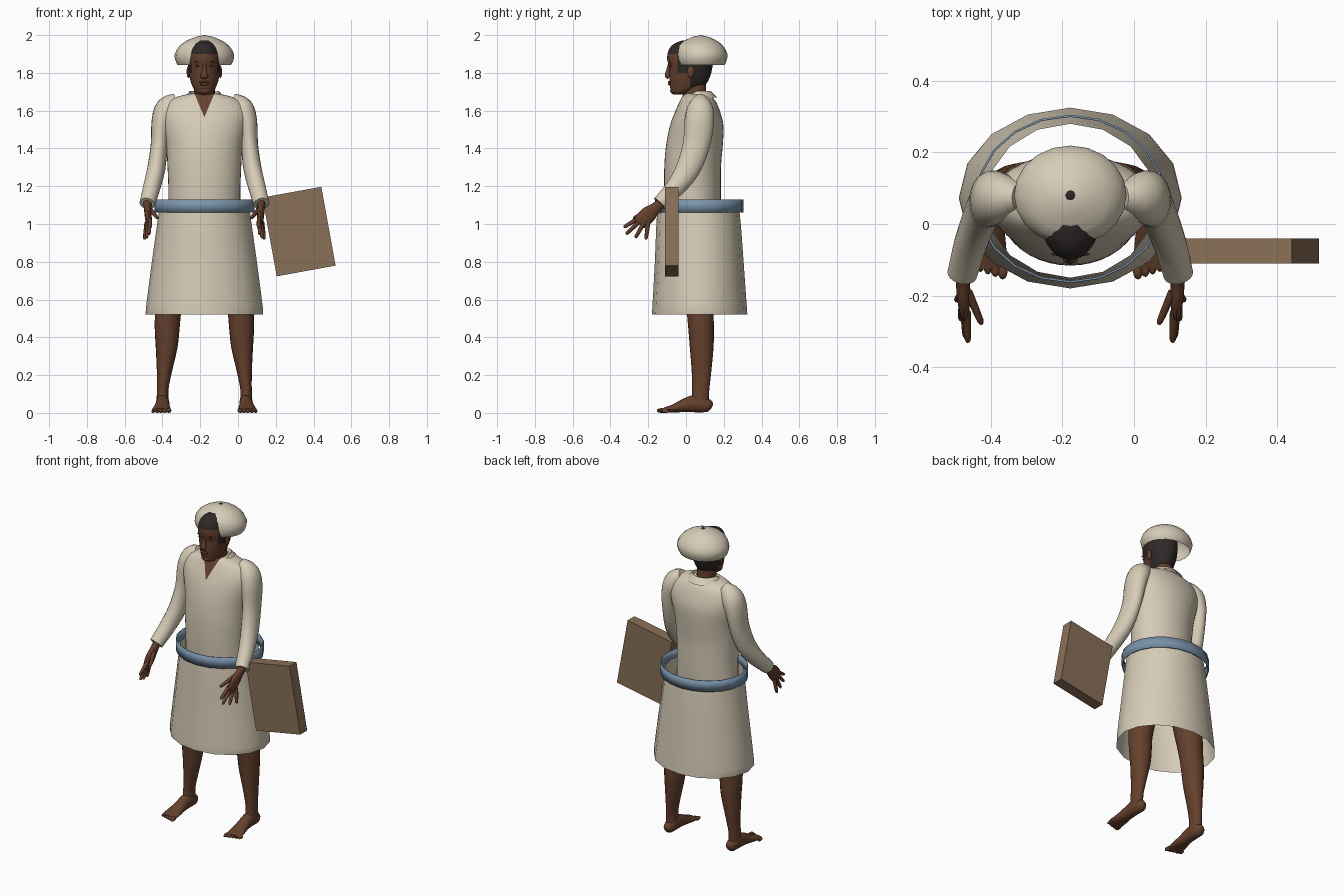
import bpy, bmesh, math
from mathutils import Vector

if "Cube" in bpy.data.objects:
    bpy.data.objects.remove(bpy.data.objects["Cube"])

CX = -0.178  # centre line of the figure


def material(name, rgb):
    m = bpy.data.materials.new(name)
    m.use_nodes = True
    m.diffuse_color = (*rgb, 1)
    m.node_tree.nodes["Principled BSDF"].inputs["Base Color"].default_value = (*rgb, 1)
    return m


CREAM = material("cream cloth", (0.67, 0.60, 0.47))
SKIN = material("brown skin", (0.13, 0.052, 0.026))
HAIR = material("black hair", (0.028, 0.021, 0.021))
BLUE = material("blue belt", (0.19, 0.29, 0.40))
WOOD = material("brown board", (0.25, 0.16, 0.095))


def finish(name, bm, mats, angle=50, flip=True):
    if flip:
        bmesh.ops.recalc_face_normals(bm, faces=bm.faces)
    mesh = bpy.data.meshes.new(name)
    bm.to_mesh(mesh)
    bm.free()
    for m in mats:
        mesh.materials.append(m)
    mesh.shade_smooth()
    mesh.set_sharp_from_angle(angle=math.radians(angle))
    ob = bpy.data.objects.new(name, mesh)
    bpy.context.collection.objects.link(ob)
    return ob


def smooth_path(rows, steps):
    """Catmull-Rom interpolation of rows of numbers."""
    out = []
    for i in range(len(rows) - 1):
        p0, p1 = rows[max(i - 1, 0)], rows[i]
        p2, p3 = rows[i + 1], rows[min(i + 2, len(rows) - 1)]
        for k in range(steps):
            t = k / steps
            out.append([b + 0.5 * t * (c - a + t * (2*a - 5*b + 4*c - d + t * (3*(b - c) + d - a)))
                        for a, b, c, d in zip(p0, p1, p2, p3)])
    return out + [list(rows[-1])]


def loft(rows, n=16, steps=3, flat=False, caps=(True, True)):
    """Elliptical rings along rows of (x, y, z, half width, half depth)."""
    rows = smooth_path(rows, steps)
    pts = [Vector(r[:3]) for r in rows]
    bm = bmesh.new()
    rings = []
    for i, r in enumerate(rows):
        tangent = (pts[min(i + 1, len(pts) - 1)] - pts[max(i - 1, 0)]).normalized()
        if flat:
            tangent = Vector((0, 0, 1))
        side = (Vector((1, 0, 0)) - tangent * tangent.x).normalized()
        other = tangent.cross(side)
        rings.append([bm.verts.new(pts[i] + Vector((CX, 0, 0))
                      + side * r[3] * math.sin(math.tau * k / n)
                      + other * r[4] * math.cos(math.tau * k / n)) for k in range(n)])
    for a, b in zip(rings, rings[1:]):
        for k in range(n):
            bm.faces.new((a[k], a[(k + 1) % n], b[(k + 1) % n], b[k]))
    for ring, cap in ((rings[0], caps[0]), (rings[-1], caps[1])):
        if cap:
            bm.faces.new(ring)
    return bm


def body_loft(rows, **kw):
    """Level rings given as (height, half width, front y, back y)."""
    return loft([(0, (f + b) / 2, z, w, (b - f) / 2) for z, w, f, b in rows], flat=True, **kw)


def cut(bm, point, normal):
    bmesh.ops.bisect_plane(bm, geom=bm.verts[:] + bm.edges[:] + bm.faces[:],
                           plane_co=point, plane_no=normal)


def ball(name, mat, centre, size):
    bm = bmesh.new()
    bmesh.ops.create_uvsphere(bm, u_segments=12, v_segments=8, radius=1)
    for v in bm.verts:
        v.co = Vector([c * s for c, s in zip(v.co, size)]) + Vector(centre) + Vector((CX, 0, 0))
    return finish(name, bm, [mat])


# Shirt body with an open neck
bm = body_loft([(1.0, .195, -.105, .18), (1.15, .19, -.115, .185), (1.3, .195, -.115, .185),
                (1.42, .203, -.105, .195), (1.52, .225, -.085, .198), (1.59, .232, -.06, .182),
                (1.645, .20, -.035, .16), (1.675, .14, -.02, .135), (1.69, .07, -.01, .11)],
               n=40, caps=(False, True))
V_TIP, V_SLOPE = 1.565, 0.42
for s in (-1, 1):
    cut(bm, (CX, 0, V_TIP), (s, 0, -V_SLOPE))
for f in bm.faces:
    c = f.calc_center_median()
    if c.y < 0.03 and abs(c.x - CX) < (c.z - V_TIP) * V_SLOPE:
        f.material_index = 1
finish("shirt_body", bm, [CREAM, SKIN])

# Turned-down collar, open at the front
bm = bmesh.new()
rows = []
for k in range(25):
    a = math.radians(24 + 312 * k / 24)
    lift = (1 - math.cos(a)) / 2
    top = 1.655 + 0.05 * min(1, lift * 1.9)
    drop = 0.035 + 0.015 * (1 - lift)
    rows.append([bm.verts.new((CX + math.sin(a) * r, 0.052 - math.cos(a) * r, z))
                 for r, z in ((0.068, top - .02), (0.078, top), (0.112, top - drop))])
for a, b in zip(rows, rows[1:]):
    for k in range(2):
        bm.faces.new((a[k], b[k], b[k + 1], a[k + 1]))
finish("collar", bm, [CREAM])

# Neck and head, with hair coloured by region
finish("neck", loft([(0, .055, 1.62, .062, .062), (0, .045, 1.70, .055, .062),
                     (0, .04, 1.78, .056, .065)], n=20), [SKIN])
bm = body_loft([(1.685, .028, -.068, -.01), (1.70, .048, -.078, .03), (1.735, .066, -.086, .10),
                (1.78, .079, -.088, .127), (1.83, .085, -.09, .14), (1.875, .085, -.1, .145),
                (1.92, .077, -.092, .135), (1.952, .058, -.066, .11), (1.972, .025, -.02, .06)],
               n=36, steps=4)
for point, normal in (((0, 0, 1.9), (0, 0, 1)), ((0, 0, 1.8), (0, 0, 1)),
                      ((0, -.045, 0), (0, 1, 0)), ((0, .02, 0), (0, 1, 0))):
    cut(bm, point, normal)
for f in bm.faces:
    c = f.calc_center_median()
    if c.z > 1.9 or (c.y > -.045 and c.z > 1.8) or (c.y > .02 and c.z > 1.72):
        f.material_index = 1
finish("head", bm, [SKIN, HAIR])

# Face
finish("nose", loft([(0, -.088, 1.845, .008, .008), (0, -.094, 1.81, .012, .012),
                     (0, -.098, 1.785, .021, .014), (0, -.09, 1.773, .016, .008)], n=12), [SKIN])
ball("upper_lip", SKIN, (0, -.087, 1.751), (.028, .009, .006))
ball("lower_lip", SKIN, (0, -.085, 1.740), (.024, .010, .007))
ball("chin", SKIN, (0, -.066, 1.706), (.034, .018, .018))

# Cap and its small crown button
finish("cap", body_loft([(1.843, .142, -.045, .205), (1.865, .153, -.055, .215),
                         (1.9, .157, -.058, .219), (1.945, .13, -.045, .195),
                         (1.975, .085, 0, .155), (1.992, .04, .04, .115), (1.997, .014, .065, .09)],
                        n=20, steps=2, caps=(False, True)), [CREAM])
ball("crown_button", HAIR, (0, .08, 1.996), (.014, .014, .004))

# Skirt, open at both ends
finish("skirt", body_loft([(.52, .31, -.18, .325), (.56, .309, -.178, .322), (.8, .278, -.165, .305),
                           (1.0, .25, -.157, .29), (1.09, .238, -.15, .28)],
                          n=16, steps=2, caps=(False, False)), [CREAM])

# Loose belt
belt = finish("belt", body_loft([(1.06, .265, -.165, .305), (1.13, .265, -.165, .305)],
                                n=20, steps=1, caps=(False, False)), [BLUE], 10)
mod = belt.modifiers.new("thickness", "SOLIDIFY")
mod.thickness = 0.006

# Fingers: base and tip, the thumb last
FINGERS = {"index": ((.29, -.245, 1.035), (.286, -.33, .982)),
           "middle": ((.295, -.24, 1.02), (.292, -.318, .945)),
           "ring": ((.30, -.222, 1.01), (.305, -.268, .926)),
           "little": ((.305, -.2, 1.01), (.317, -.212, .918)),
           "thumb": ((.285, -.19, 1.075), (.247, -.28, 1.03))}

# Limbs, built once per side
for s, side in ((1, "left"), (-1, "right")):
    def limb(part, rows, mat, **kw):
        finish(f"{side}_{part}", loft([(s * r[0], *r[1:]) for r in rows], **kw), [mat])

    limb("sleeve", [(.14, .075, 1.645, .05, .04), (.195, .075, 1.61, .065, .07),
                    (.225, .07, 1.54, .055, .078), (.238, .055, 1.42, .046, .072),
                    (.255, .01, 1.29, .048, .064), (.28, -.06, 1.19, .046, .05),
                    (.302, -.14, 1.108, .042, .04)], CREAM, n=20)
    limb("palm", [(.302, -.12, 1.12, .024, .026), (.30, -.16, 1.085, .02, .03),
                  (.298, -.2, 1.05, .019, .043), (.296, -.24, 1.01, .014, .04),
                  (.296, -.25, 1.0, .007, .025)], SKIN)
    for name, (base, tip) in FINGERS.items():
        base, tip = Vector(base), Vector(tip)
        limb(name + "_finger", [(*base.lerp(tip, t), r, r) for t, r in
                                ((0, .012), (.5, .011), (.9, .009), (1, .004))],
             SKIN, n=8, steps=2)

    limb("leg", [(.12, .075, .98, .09, .1), (.16, .075, .75, .085, .09), (.19, .075, .55, .07, .072),
                 (.197, .08, .45, .066, .068), (.2, .083, .35, .058, .063),
                 (.212, .082, .22, .04, .052), (.221, .078, .12, .03, .045),
                 (.221, .075, .05, .034, .048)], SKIN, n=20)
    limb("foot", [(.22, .137, .03, .012, .014), (.22, .12, .037, .03, .034),
                  (.221, .06, .05, .036, .047), (.222, 0, .041, .037, .038),
                  (.225, -.06, .025, .046, .023), (.228, -.105, .016, .05, .015),
                  (.228, -.125, .013, .044, .011)], SKIN)
    for k in range(5):
        ball(f"{side}_toe_{k + 1}", SKIN, (s * (.189 + .0205 * k), -.131 + .006 * k, .0125 - .001 * k),
             (.014 - .001 * k, .024 - .001 * k, .0125 - .001 * k))
    ball(f"{side}_ear", SKIN, (s * .085, .025, 1.805), (.009, .019, .032))
    ball(f"{side}_eye", HAIR, (s * .034, -.0795, 1.838), (.013, .005, .004))
    ball(f"{side}_brow", HAIR, (s * .034, -.084, 1.857), (.02, .005, .003))

# Tilted board beside the left hand
bm = bmesh.new()
bmesh.ops.create_cube(bm, size=1)
board = finish("board", bm, [WOOD], 30)
board.scale = (.317, .07, .424)
board.location = (.323, -.075, .96)
board.rotation_euler.y = math.radians(-10.3)
